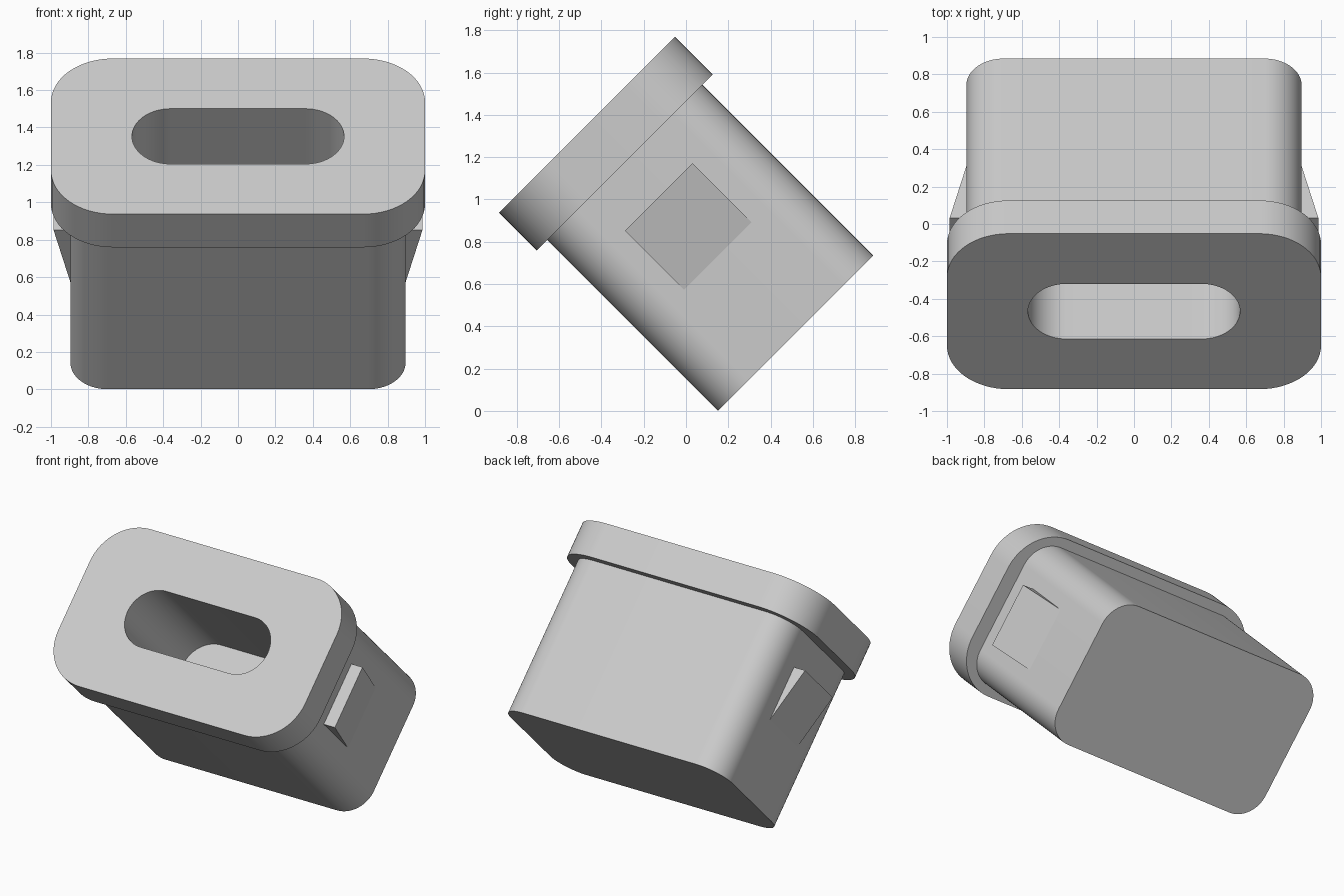
import bpy, bmesh, math

default = bpy.data.objects.get("Cube")
if default:
    bpy.data.objects.remove(default, do_unlink=True)

grey = bpy.data.materials.new("light grey plastic")
grey.use_nodes = True
COLOUR = (0.6, 0.6, 0.6, 1)
grey.diffuse_color = COLOUR
grey.node_tree.nodes["Principled BSDF"].inputs["Base Color"].default_value = COLOUR

# Levels along the plug axis
BOTTOM, FLOOR, COLLAR, TOP = -0.106, 0.387, 1.036, 1.287
# Outlines: half width, half depth, corner radius
BODY = (0.896, 0.519, 0.2)
CAP = (1.0, 0.588, 0.33)
SLOT = (0.567, 0.209, 0.2085)


def outline(shape, z, steps=16):
    """Rounded rectangle, anticlockwise."""
    hx, hy, r = shape
    points = []
    for corner, (sx, sy) in enumerate(((1, 1), (-1, 1), (-1, -1), (1, -1))):
        for i in range(steps + 1):
            t = (corner + i / steps) * math.pi / 2
            points.append((sx * (hx - r) + r * math.cos(t),
                           sy * (hy - r) + r * math.sin(t), z))
    return points


def finish(bm, name):
    """Make the object and tilt it forward by 45 degrees."""
    mesh = bpy.data.meshes.new(name)
    bm.to_mesh(mesh)
    bm.free()
    mesh.materials.append(grey)
    obj = bpy.data.objects.new(name, mesh)
    bpy.context.collection.objects.link(obj)
    obj.rotation_euler.x = math.radians(45)
    obj.location = (0, 0.4427, 0.4427)
    bpy.ops.object.select_all(action='DESELECT')
    obj.select_set(True)
    bpy.context.view_layer.objects.active = obj
    bpy.ops.object.shade_smooth_by_angle(angle=math.radians(30))
    return obj


def loft(name, sections, close_start=False, close_end=False):
    """Skin a chain of outlines, optionally closing its ends."""
    bm = bmesh.new()
    rings = [[bm.verts.new(p) for p in outline(*s)] for s in sections]
    n = len(rings[0])
    for low, high in zip(rings, rings[1:]):
        for i in range(n):
            j = (i + 1) % n
            bm.faces.new((low[i], low[j], high[j], high[i]))
    if close_start:
        bm.faces.new(rings[0][::-1])
    if close_end:
        bm.faces.new(rings[-1])
    return finish(bm, name)


def clip(name, side):
    """Wedge that rises towards the collar, then drops off sharply."""
    bm = bmesh.new()
    profile = ((0.89, 0.385), (0.986, 0.806), (0.89, 0.806))
    near, far = [[bm.verts.new((side * x, y, z)) for x, z in profile]
                 for y in (-0.228, 0.224)]
    bm.faces.new(near)
    bm.faces.new(far)
    for i in range(3):
        j = (i + 1) % 3
        bm.faces.new((near[i], near[j], far[j], far[i]))
    bmesh.ops.recalc_face_normals(bm, faces=bm.faces)
    return finish(bm, name)


# Main parts, open where they meet
loft("body", [(BODY, BOTTOM), (BODY, COLLAR)], close_start=True)
loft("cap", [(BODY, COLLAR), (CAP, COLLAR), (CAP, TOP), (SLOT, TOP)])
loft("slot_lining", [(SLOT, TOP), (SLOT, FLOOR)], close_end=True)

# Side clips
clip("left_clip", 1)
clip("right_clip", -1)
